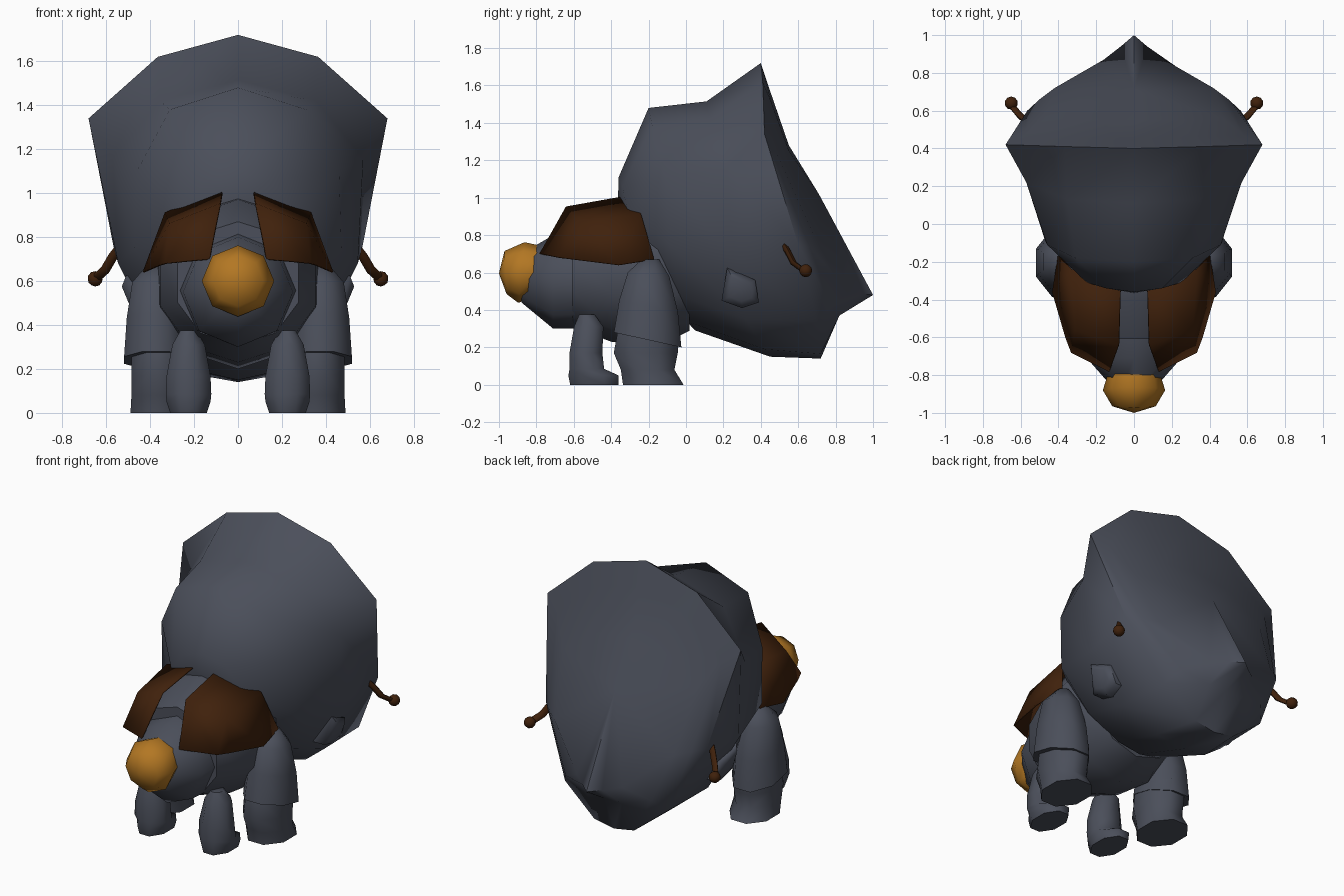
import bpy, bmesh, math

if "Cube" in bpy.data.objects:
    bpy.data.objects.remove(bpy.data.objects["Cube"])


def colour(name, rgb):
    m = bpy.data.materials.new(name)
    m.diffuse_color = (*rgb, 1)
    m.use_nodes = True
    m.node_tree.nodes["Principled BSDF"].inputs["Base Color"].default_value = m.diffuse_color
    return m


GREY = colour("slate_grey", (0.070, 0.078, 0.103))
BROWN = colour("dark_brown", (0.050, 0.015, 0.0035))
AMBER = colour("amber", (0.45, 0.185, 0.017))


def finish(name, bm, mat, mirror=False, angle=60):
    bmesh.ops.recalc_face_normals(bm, faces=bm.faces)
    me = bpy.data.meshes.new(name)
    bm.to_mesh(me)
    bm.free()
    me.materials.append(mat)
    ob = bpy.data.objects.new(name, me)
    bpy.context.collection.objects.link(ob)
    bpy.ops.object.select_all(action='DESELECT')
    ob.select_set(True)
    bpy.context.view_layer.objects.active = ob
    bpy.ops.object.shade_smooth_by_angle(angle=math.radians(angle))
    if mirror:
        mod = ob.modifiers.new("mirror", 'MIRROR')
        mod.use_mirror_merge = False
    return ob


def loft(rings, start=None, end=None):
    """Skin closed rings of points; close each end with a pole or a flat cap."""
    bm = bmesh.new()
    rows = [[bm.verts.new(p) for p in r] for r in rings]
    n = len(rows[0])
    for a, b in zip(rows, rows[1:]):
        for i in range(n):
            j = (i + 1) % n
            bm.faces.new((a[i], a[j], b[j], b[i]))
    for row, pole in ((rows[0], start), (rows[-1], end)):
        if pole:
            v = bm.verts.new(pole)
            for i in range(n):
                bm.faces.new((row[i], row[(i + 1) % n], v))
        else:
            bm.faces.new(row)
    return bm


def angles(n, offset=0.0):
    return [(math.cos(2 * math.pi * (i + offset) / n),
             math.sin(2 * math.pi * (i + offset) / n)) for i in range(n)]


def ring_y(y, zc, rx, rz, n, tilt=0.0):
    return [(rx * s, y + tilt * rz * c, zc + rz * c) for c, s in angles(n)]


def ring_z(cx, cy, z, rx, ry, tilt=0.0, n=8):
    return [(cx + rx * c, cy + ry * s, z - tilt * ry * s) for c, s in angles(n, 0.5)]


# Head: skull swelling back to front, flared frill rim, domed face shield
half_rings = [
    [(0, -.36, 1.11), (.15, -.34, 1.06), (.25, -.31, .92), (.23, -.28, .75), (.15, -.26, .65), (.06, -.25, .61), (0, -.25, .6)],
    [(0, -.2, 1.48), (.31, -.18, 1.38), (.46, -.11, 1.1), (.47, -.09, .75), (.32, -.02, .47), (.14, .03, .33), (0, .05, .29)],
    [(0, .11, 1.515), (.355, .13, 1.42), (.57, .22, 1.16), (.545, .25, .68), (.38, .32, .35), (.18, .42, .19), (0, .45, .15)],
    [(0, .4, 1.72), (.365, .41, 1.62), (.68, .42, 1.34), (.565, .6, .75), (.36, .7, .34), (.14, .72, .165), (0, .72, .14)],
    [(0, .45, 1.57), (.3, .46, 1.5), (.58, .47, 1.27), (.5, .66, .74), (.3, .78, .42), (.12, .82, .37), (0, .82, .37)],
    [(0, .55, 1.28), (.25, .55, 1.25), (.47, .56, 1.1), (.42, .72, .72), (.16, .87, .5), (.07, .94, .485), (0, 1.0, .48)],
]
head_rings = [h + [(-x, y, z) for x, y, z in h[-2:0:-1]] for h in half_rings]
finish("head", loft(head_rings, (0, -.365, .95), (0, .71, 1.02)), GREY, angle=65)

# Thorax and abdomen
finish("thorax", loft([ring_y(*r, 10) for r in (
    (-.61, .59, .29, .28), (-.4, .6, .37, .37), (-.15, .6, .39, .4), (.02, .57, .3, .28))]), GREY)
finish("abdomen", loft([ring_y(*r, 8) for r in (
    (-.88, .57, .1, .13), (-.71, .55, .25, .25), (-.56, .56, .27, .26))]), GREY)

# Tail bulb, leaning slightly
finish("tail_bulb", loft([ring_y(*r, 8, t) for r, t in (
    ((-.80, .605, .14, .138), .2), ((-.88, .6, .165, .162), .1), ((-.965, .6, .115, .115), -.05))],
    None, (0, -1.0, .595)), AMBER)

# Wing cases: bent plates over the thorax
wing_rows = [
    [(.07, -.3, 1.01), (.08, -.64, .95), (.13, -.78, .70)],
    [(.33, -.24, .91), (.31, -.56, .86), (.33, -.68, .68)],
    [(.40, -.17, .67), (.43, -.36, .64), (.36, -.6, .67)],
]
bm = bmesh.new()
grid = [[bm.verts.new(p) for p in row] for row in wing_rows]
for i in range(2):
    for j in range(2):
        bm.faces.new((grid[i][j], grid[i + 1][j], grid[i + 1][j + 1], grid[i][j + 1]))
wing = finish("wing_cases", bm, BROWN, mirror=True, angle=70)
solid = wing.modifiers.new("thickness", 'SOLIDIFY')
solid.thickness, solid.offset = .008, 0

# Large legs: sleeve with a slanted cuff over a stout foot
finish("leg_sleeves", loft([ring_z(*r) for r in (
    (.37, -.19, .67, .05, .05, 0), (.375, -.2, .59, .115, .12, .1),
    (.375, -.2, .42, .142, .17, .2), (.375, -.205, .24, .155, .195, .22))]), GREY, mirror=True)
finish("leg_feet", loft([ring_z(*r) for r in (
    (.36, -.2, .28, .135, .18), (.36, -.215, .17, .135, .185),
    (.36, -.205, .08, .135, .155), (.36, -.175, 0, .14, .175))]), GREY, mirror=True)

# Small legs with a toe
finish("small_legs", loft([ring_z(*r) for r in (
    (.225, -.53, .375, .04, .045), (.225, -.52, .31, .08, .085), (.225, -.535, .17, .108, .095),
    (.225, -.53, .085, .112, .1), (.225, -.495, .05, .108, .145), (.225, -.49, 0, .09, .14))]),
    GREY, mirror=True)

# Cheek pads
pad = [(.22, .625), (.37, .56), (.39, .44), (.3, .41), (.19, .45)]
finish("cheek_pads", loft([
    [(.36, y, z) for y, z in pad],
    [(.465 + .25 * (z - .45), y, z) for y, z in pad],
    [(.485 + .25 * (z - .45), .29 + (y - .29) * .6, .5 + (z - .5) * .6) for y, z in pad]]),
    GREY, mirror=True)

# Feelers: bent stalk with a round tip
stalk = [(.5, .49, .8), (.57, .545, .71), (.605, .575, .65), (.65, .63, .61)]
finish("feeler_stalks", loft([
    [(x + .018 * c, y + .018 * s, z + .012 * c) for c, s in angles(6)] for x, y, z in stalk]),
    BROWN, mirror=True)
bm = bmesh.new()
bmesh.ops.create_icosphere(bm, subdivisions=2, radius=.035)
bmesh.ops.translate(bm, verts=bm.verts, vec=(.65, .64, .61))
finish("feeler_tips", bm, BROWN, mirror=True)
